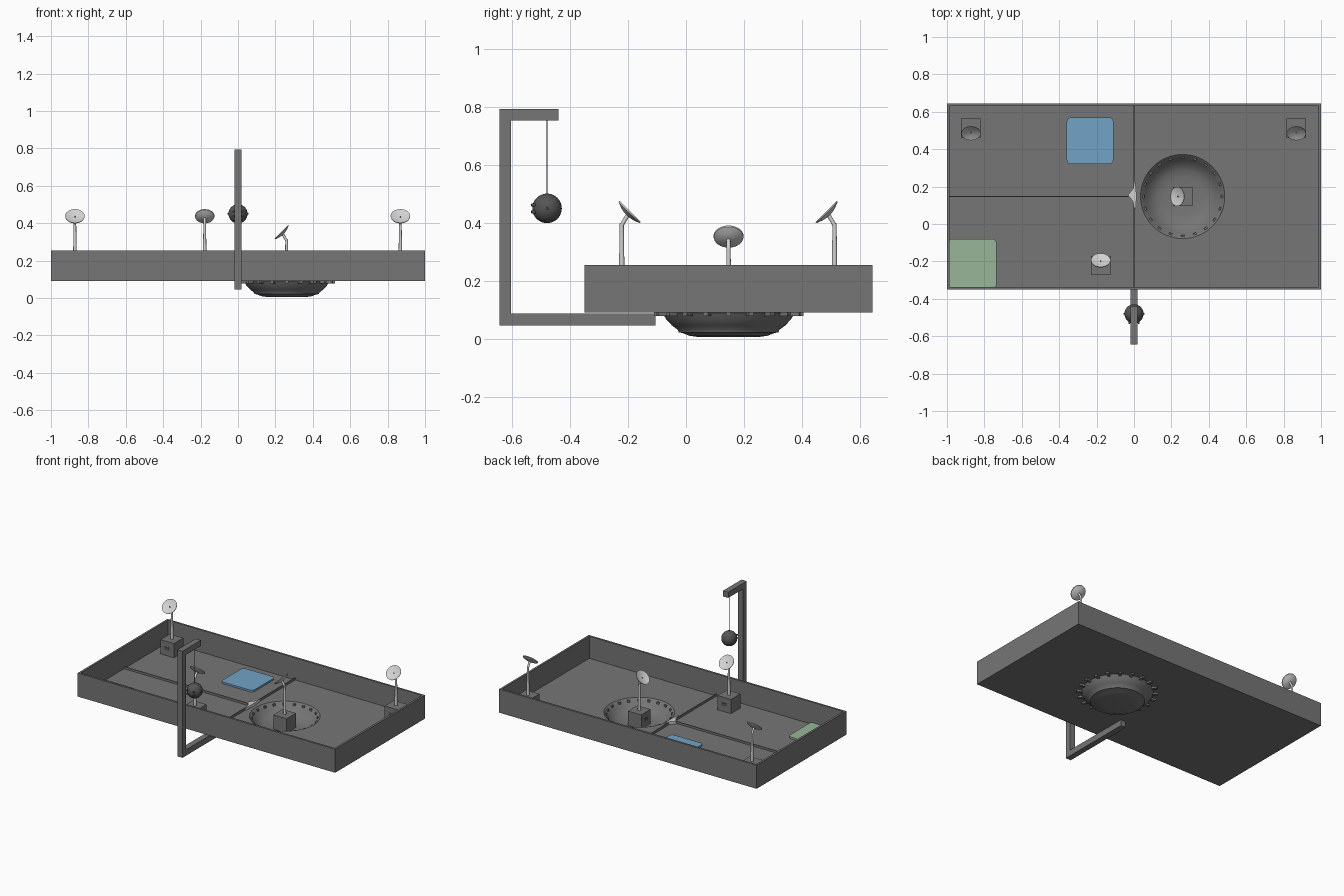
import bpy, bmesh
from math import cos, sin, pi, radians
from mathutils import Matrix, Vector

cube = bpy.data.objects.get("Cube")
if cube:
    bpy.data.objects.remove(cube, do_unlink=True)


def material(name, rgb):
    m = bpy.data.materials.new(name)
    m.use_nodes = True
    m.diffuse_color = (*rgb, 1)
    m.node_tree.nodes["Principled BSDF"].inputs["Base Color"].default_value = (*rgb, 1)
    return m


GREY = material("mid grey", (0.18, 0.18, 0.18))
DARK = material("dark grey", (0.09, 0.09, 0.09))
PALE = material("pale grey", (0.64, 0.64, 0.64))
BLUE = material("pad blue", (0.17, 0.36, 0.56))
GREEN = material("pad green", (0.31, 0.47, 0.31))


def finish(name, bm, mat, smooth=False, matrix=None):
    if matrix:
        bm.transform(matrix)
    bmesh.ops.recalc_face_normals(bm, faces=bm.faces)
    mesh = bpy.data.meshes.new(name)
    bm.to_mesh(mesh)
    bm.free()
    mesh.materials.append(mat)
    ob = bpy.data.objects.new(name, mesh)
    bpy.context.collection.objects.link(ob)
    if smooth:
        bpy.ops.object.select_all(action='DESELECT')
        bpy.context.view_layer.objects.active = ob
        ob.select_set(True)
        bpy.ops.object.shade_smooth_by_angle(angle=radians(40))
    return ob


def box(name, lo, hi, mat, matrix=None):
    lo, hi = Vector(lo), Vector(hi)
    bm = bmesh.new()
    bmesh.ops.create_cube(bm, size=1, matrix=Matrix.Translation((lo + hi) / 2)
                          @ Matrix.Diagonal((*(hi - lo), 1)))
    return finish(name, bm, mat, matrix=matrix)


def lathe(name, profile, mat, matrix, steps=48):
    bm = bmesh.new()
    verts = [bm.verts.new((r, 0, z)) for r, z in profile]
    edges = [bm.edges.new(pair) for pair in zip(verts, verts[1:])]
    bmesh.ops.spin(bm, geom=verts + edges, cent=(0, 0, 0), axis=(0, 0, 1),
                   angle=2 * pi, steps=steps, use_duplicate=False)
    bmesh.ops.remove_doubles(bm, verts=bm.verts, dist=1e-5)
    return finish(name, bm, mat, True, matrix)


def rod(name, a, b, r1, r2, mat, matrix=None):
    a, b = Vector(a), Vector(b)
    bm = bmesh.new()
    turn = (b - a).to_track_quat('Z', 'Y').to_matrix().to_4x4()
    bmesh.ops.create_cone(bm, cap_ends=True, segments=16, radius1=r1, radius2=r2,
                          depth=(b - a).length, matrix=Matrix.Translation((a + b) / 2) @ turn)
    return finish(name, bm, mat, True, matrix)


def pad(name, lo, hi, mat, radius=0.025):
    # rounded rectangle resting on the floor
    bm = bmesh.new()
    corners = [(hi[0], hi[1], 0), (lo[0], hi[1], 1), (lo[0], lo[1], 2), (hi[0], lo[1], 3)]
    verts = []
    for x, y, quarter in corners:
        sx, sy = (1 if x == hi[0] else -1), (1 if y == hi[1] else -1)
        for i in range(7):
            t = (quarter + i / 6) * pi / 2
            verts.append(bm.verts.new((x - sx * radius + radius * cos(t),
                                       y - sy * radius + radius * sin(t), FLOOR)))
    face = bm.faces.new(verts)
    top = bmesh.ops.extrude_face_region(bm, geom=[face])["geom"]
    bmesh.ops.translate(bm, vec=(0, 0, 0.012),
                        verts=[g for g in top if isinstance(g, bmesh.types.BMVert)])
    finish(name, bm, mat)


# Tray floor with a round opening for the crater
FLOOR, BASE, TOP = 0.1, 0.09, 0.255
FRONT, BACK, MID = -0.35, 0.645, 0.147
CX, CY, CR = 0.26, 0.147, 0.225
bm = bmesh.new()
loops = [[(-1, FRONT), (1, FRONT), (1, BACK), (-1, BACK)],
         [(CX + CR * cos(2 * pi * i / 64), CY + CR * sin(2 * pi * i / 64)) for i in range(64)]]
for loop in loops:
    vs = [bm.verts.new((x, y, BASE)) for x, y in loop]
    for i, v in enumerate(vs):
        bm.edges.new((v, vs[i - 1]))
bmesh.ops.triangle_fill(bm, edges=bm.edges, use_beauty=True, normal=(0, 0, 1))
up = bmesh.ops.extrude_face_region(bm, geom=bm.faces[:])["geom"]
bmesh.ops.translate(bm, vec=(0, 0, FLOOR - BASE),
                    verts=[g for g in up if isinstance(g, bmesh.types.BMVert)])
finish("tray_floor", bm, GREY)

# Tray walls
W = 0.014
for side, label in ((-1, "right"), (1, "left")):
    box(label + "_wall", (min(side, side * (1 - W)), FRONT, BASE),
        (max(side, side * (1 - W)), BACK, TOP), GREY)
box("front_wall", (W - 1, FRONT, BASE), (1 - W, FRONT + W, TOP), GREY)
box("back_wall", (W - 1, BACK - W, BASE), (1 - W, BACK, TOP), GREY)

# Low thin dividers and the piece where they meet
box("cross_divider", (-0.003, FRONT + W, FLOOR), (0.003, BACK - W, 0.115), GREY)
box("long_divider", (W - 1, MID - 0.003, FLOOR), (0, MID + 0.003, 0.115), GREY)
bm = bmesh.new()
outline = [(0.008, 0.07), (0.014, 0.15), (0.006, 0.235), (-0.004, 0.19),
           (-0.032, 0.155), (-0.006, 0.12)]
face = bm.faces.new([bm.verts.new((x, y, FLOOR)) for x, y in outline])
up = bmesh.ops.extrude_face_region(bm, geom=[face])["geom"]
bmesh.ops.translate(bm, vec=(0, 0, 0.02),
                    verts=[g for g in up if isinstance(g, bmesh.types.BMVert)])
finish("divider_joint", bm, PALE)

# Floor pads
pad("blue_pad", (-0.36, 0.32), (-0.11, 0.57), BLUE)
pad("green_pad", (-0.995, -0.345), (-0.735, -0.08), GREEN)

# Sunken crater: inner surface, then outer shell
lathe("crater_bowl", [(CR, FLOOR), (0.215, 0.092), (0.195, 0.065), (0.17, 0.04),
                      (0.14, 0.024), (0.1, 0.016), (0, 0.014), (0, 0.005), (0.1, 0.005),
                      (0.135, 0.01), (0.16, 0.02), (0.172, 0.021), (0.175, 0.03),
                      (0.195, 0.045), (0.215, 0.066), (0.228, 0.088), (CR, FLOOR)],
      GREY, Matrix.Translation((CX, CY, 0)), 64)
for i in range(20):
    spot = Matrix.Translation((CX, CY, 0)) @ Matrix.Rotation(2 * pi * i / 20, 4, 'Z')
    box("crater_tab", (0.205, -0.009, 0.078), (0.258, 0.009, 0.092), GREY, spot)


def antenna(label, x, y, base, heading):
    # box, pole and tilted dish, built facing +x and then turned
    m = Matrix.Translation((x, y, base)) @ Matrix.Rotation(radians(heading), 4, 'Z')
    box(label + "_antenna_box", (-0.052, -0.052, 0), (0.052, 0.052, 0.1), GREY, m)
    box(label + "_antenna_vent", (0.05, -0.018, 0.04), (0.055, 0.018, 0.06), DARK, m)
    rod(label + "_antenna_pole", (0, 0, 0.1), (0, 0, 0.297), 0.01, 0.007, PALE, m)
    rod(label + "_antenna_neck", (0, 0, 0.292), (0.02, 0, 0.326), 0.007, 0.007, PALE, m)
    tilt = m @ Matrix.Translation((0.024, 0, 0.334)) @ Matrix.Rotation(radians(45), 4, 'Y')
    lathe(label + "_antenna_dish", [(0, -0.004), (0.03, 0), (0.052, 0.007), (0.051, 0.002),
                                    (0.03, -0.006), (0.012, -0.01), (0, -0.01)], PALE, tilt, 32)
    rod(label + "_antenna_feed", (0, 0, -0.005), (0, 0, 0.006), 0.003, 0.002, PALE, tilt)


antenna("back_right", -0.872, 0.513, FLOOR, -90)
antenna("back_left", 0.868, 0.513, FLOOR, -90)
antenna("front", -0.178, -0.222, FLOOR, 90)
antenna("crater", CX, CY, 0.015, 180)

# Hanging frame in front of the tray
B = 0.02
box("frame_post", (-B, -0.645, 0.045), (B, -0.605, 0.793), GREY)
box("frame_top_arm", (-B, -0.605, 0.753), (B, -0.44, 0.793), GREY)
box("frame_bottom_arm", (-B, -0.605, 0.045), (B, -0.105, 0.087), GREY)
rod("hanging_wire", (0, -0.48, 0.49), (0, -0.48, 0.755), 0.0015, 0.0015, DARK)

# Hanging ball with small studs
ball = Matrix.Translation((0, -0.48, 0.45))
bm = bmesh.new()
bmesh.ops.create_uvsphere(bm, u_segments=32, v_segments=20, radius=0.051)
finish("hanging_ball", bm, DARK, True, ball)
for sx in (-1, 1):
    for z in (-0.012, 0.012):
        rod("ball_stud", (sx * 0.022, -0.03, z), (sx * 0.026, -0.054, z),
            0.006, 0.005, DARK, ball)
    rod("ball_side_stud", (sx * 0.045, 0, 0), (sx * 0.055, 0, 0), 0.005, 0.004, DARK, ball)
